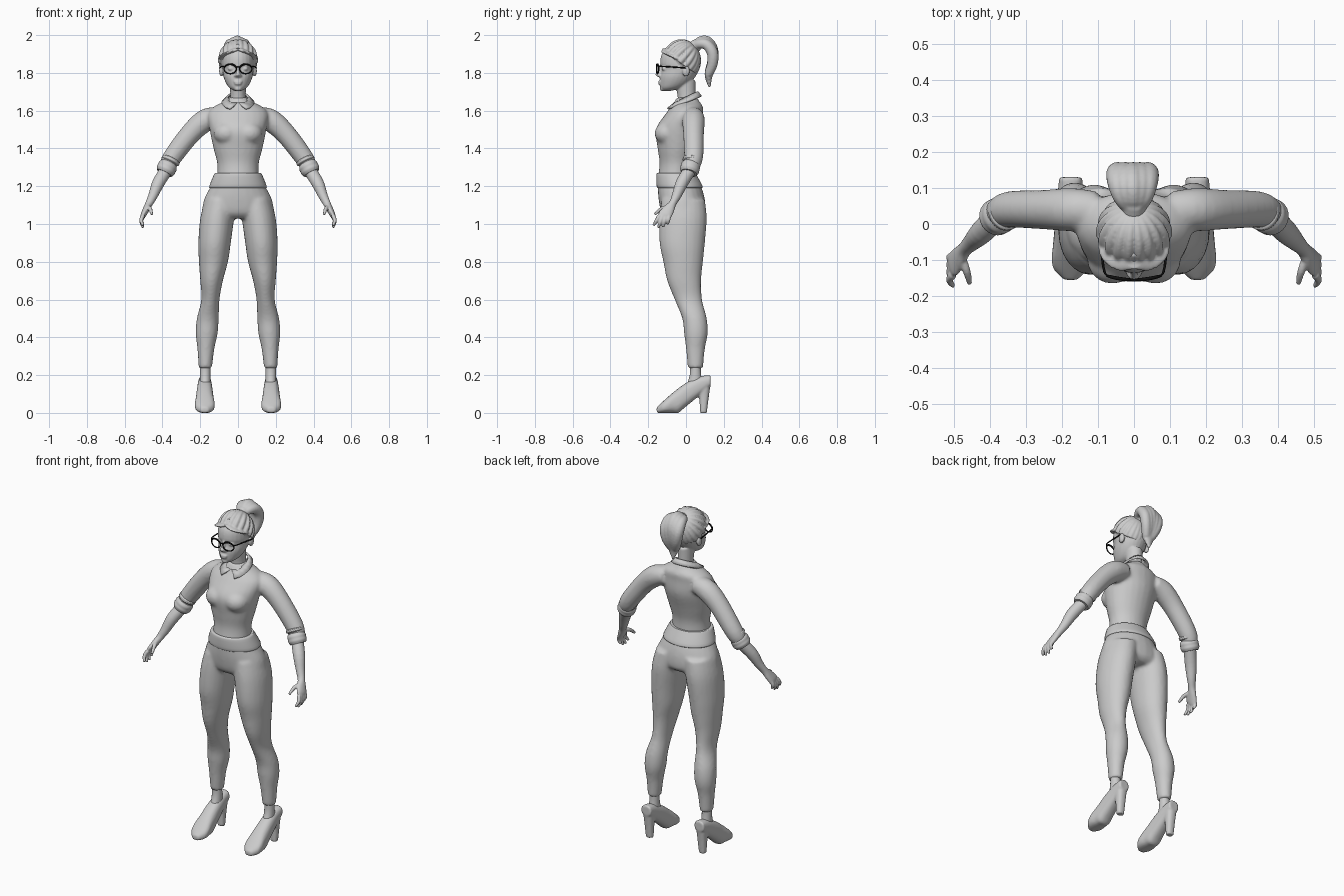
import bpy, bmesh, math
from math import sin, cos, pi
from mathutils import Vector, Matrix

if "Cube" in bpy.data.objects:
    bpy.data.objects.remove(bpy.data.objects["Cube"])


def material(name, level):
    mat = bpy.data.materials.new(name)
    mat.use_nodes = True
    colour = (level, level, level, 1)
    mat.diffuse_color = colour
    mat.node_tree.nodes["Principled BSDF"].inputs["Base Color"].default_value = colour
    return mat


GREY = material("light_grey", 0.6)
BLACK = material("black", 0.005)


def refine(rows, closed, steps=4):
    """Smooth the loft rows with a Catmull-Rom spline."""
    count, result = len(rows), []

    def row(i):
        return rows[i % count] if closed else rows[max(0, min(count - 1, i))]

    for i in range(count if closed else count - 1):
        before, start, end, after = [Vector(row(i + k)) for k in (-1, 0, 1, 2)]
        for step in range(steps):
            t = step / steps
            bend = (end - before) * t + (2 * before - 5 * start + 4 * end - after) * t ** 2
            result.append(start + (bend + (3 * start - before - 3 * end + after) * t ** 3) / 2)
    return result if closed else result + [Vector(rows[-1])]


def ring_axes(rows, i, axis, closed):
    """Directions of the two radii of one ring."""
    if axis == "z":
        return Vector((1, 0, 0)), Vector((0, 1, 0))
    if axis == "y":
        return Vector((1, 0, 0)), Vector((0, 0, 1))
    count = len(rows)
    previous = rows[(i - 1) % count if closed else max(i - 1, 0)]
    following = rows[(i + 1) % count if closed else min(i + 1, count - 1)]
    tangent = (Vector(following[:3]) - Vector(previous[:3])).normalized()
    side = tangent.cross(Vector((1, 0, 0)) if axis == "x" else Vector((0, 1, 0))).normalized()
    return side, tangent.cross(side)


def loft(bm, rows, axis=None, mirror=False, closed=False, sides=24, power=1):
    """Join rings given as x, y, z, radius and an optional second radius."""
    rows = refine([r if len(r) == 5 else (*r, r[-1]) for r in rows], closed)
    for flip in ((1, -1) if mirror else (1,)):
        rings = []
        for i, (x, y, z, wide, deep) in enumerate(rows):
            across, along = ring_axes(rows, i, axis, closed)
            ring = []
            for k in range(sides):
                angle = math.tau * k / sides
                c, s = [math.copysign(abs(e) ** power, e) for e in (cos(angle), sin(angle))]
                point = Vector((x, y, z)) + across * wide * c + along * deep * s
                ring.append(bm.verts.new((point.x * flip, point.y, point.z)))
            rings.append(ring)
        following = rings[1:] + rings[:1] if closed else rings[1:]
        for lower, upper in zip(rings, following):
            for k in range(sides):
                j = (k + 1) % sides
                bm.faces.new((lower[k], lower[j], upper[j], upper[k]))
        if not closed:
            bm.faces.new(rings[0])
            bm.faces.new(rings[-1])


def body(bm, rows, x=0, **options):
    """Level sections given as height, half width, front, back and an optional x."""
    sections = []
    for z, wide, front, back, *shift in rows:
        centre = shift[0] if shift else x
        sections.append((centre, (front + back) / 2, z, wide, (back - front) / 2))
    loft(bm, sections, axis="z", **options)


def ball(bm, centre, size, mirror=False):
    x, y, z = centre
    for flip in ((1, -1) if mirror else (1,)):
        place = Matrix.Translation((x * flip, y, z)) @ Matrix.Diagonal((*size, 1))
        bmesh.ops.create_uvsphere(bm, u_segments=24, v_segments=16, radius=1, matrix=place)


def finish(name, bm, mat=GREY, voxel=None, relax=3):
    """Make the object; a voxel size melts overlapping shapes into one skin."""
    bmesh.ops.recalc_face_normals(bm, faces=bm.faces)
    for face in bm.faces:
        face.smooth = len(face.verts) == 4
    mesh = bpy.data.meshes.new(name)
    bm.to_mesh(mesh)
    bm.free()
    mesh.materials.append(mat)
    part = bpy.data.objects.new(name, mesh)
    bpy.context.collection.objects.link(part)
    if voxel:
        blend = part.modifiers.new("blend", "REMESH")
        blend.mode, blend.voxel_size, blend.use_smooth_shade = "VOXEL", voxel, True
        soften = part.modifiers.new("soften", "SMOOTH")
        soften.factor, soften.iterations = 0.5, relax
    return part


# Shirt: trunk, bust and sleeves
bm = bmesh.new()
body(bm, [(1.24, .11, -.15, .04), (1.32, .11, -.14, .04), (1.4, .13, -.15, .06), (1.5, .15, -.16, .09),
          (1.58, .16, -.11, .09), (1.62, .13, -.08, .09), (1.65, .07, -.06, .07), (1.67, .05, -.05, .06)])
ball(bm, (.06, -.1, 1.48), (.07, .066, .06), mirror=True)
sleeve = [(.1, .04, 1.57, .05), (.17, .04, 1.55, .06), (.25, .04, 1.48, .055), (.35, .04, 1.35, .05), (.38, .02, 1.29, .04)]
loft(bm, sleeve, mirror=True)
finish("shirt", bm, voxel=.009, relax=6)

# Rolled cuffs and the soft fold above each
bm = bmesh.new()
for start, end, radius in ((.3, .55, .05), (.6, 1.25, .051)):
    elbow, wrist = Vector((.34, .04, 1.37)), Vector((.38, .02, 1.29))
    steps = [start + (end - start) * k / 4 for k in range(5)]
    loft(bm, [(*elbow.lerp(wrist, t), radius * (.85 if t in (start, end) else 1)) for t in steps], mirror=True)
finish("rolled_cuffs", bm)

# Pointed collar, open at the front
bm = bmesh.new()
for flip in (1, -1):
    edge = []
    for k in range(9):
        a = pi * k / 8
        b = pi / 6 + a * 5 / 6
        top = bm.verts.new((flip * .052 * sin(a), -.06 * cos(a), 1.67 - .03 * cos(a)))
        hem = bm.verts.new((flip * .085 * sin(b), -.015 - .095 * cos(b), 1.64 - .035 * cos(b)))
        edge.append((top, hem))
    for (top, hem), (next_top, next_hem) in zip(edge, edge[1:]):
        bm.faces.new((top, next_top, next_hem, hem))
bmesh.ops.remove_doubles(bm, verts=[v for v in bm.verts if v.co.y > 0], dist=.001)
thickness = finish("collar", bm).modifiers.new("thickness", "SOLIDIFY")
thickness.thickness, thickness.offset = .01, 0

# Trousers: hips and legs
bm = bmesh.new()
body(bm, [(1.26, .12, -.15, .05), (1.2, .145, -.15, .08), (1.13, .18, -.145, .1), (1.06, .19, -.13, .1), (1.03, .17, -.1, .07)])
body(bm, [(1.13, .085, -.13, .1, .09), (1.03, .09, -.14, .11, .11), (.9, .086, -.14, .1, .124), (.8, .077, -.12, .09, .13),
          (.7, .06, -.1, .08, .14), (.6, .048, -.06, .085, .146), (.5, .058, -.02, .11, .16), (.42, .058, -.01, .115, .166),
          (.34, .045, 0, .1, .17), (.235, .035, .01, .09, .173)], mirror=True)
finish("trousers", bm, voxel=.009, relax=6)

bm = bmesh.new()
body(bm, [(1.27, .12, -.15, .05), (1.26, .128, -.157, .056), (1.2, .152, -.155, .088), (1.19, .145, -.145, .08)], sides=48)
finish("waistband", bm)

# Ankles
bm = bmesh.new()
body(bm, [(.3, .028, .02, .08), (.2, .028, .02, .08), (.12, .03, -.01, .1)], x=.174, mirror=True)
finish("ankles", bm)

# Heeled shoes: the sole rises to the heel, the upper rises from the toe
bm = bmesh.new()
foot = .176
upper = []
for k in range(11):
    t = k / 10
    sole = .14 * max(0, t - .4) / .6
    top = .03 + .17 * sin(t * pi / 2)
    wide = .058 * math.sqrt(min(1, 6 * t + .1)) * (1 - .45 * t)
    upper.append((foot, -.155 + .285 * t, (sole + top) / 2, wide, (top - sole) / 2))
loft(bm, upper, axis="y", mirror=True, power=.8)
body(bm, [(.15, .032, .06, .13), (.08, .026, .07, .12), (0, .021, .075, .11)], x=foot, mirror=True, power=.8)
finish("heeled_shoes", bm, voxel=.006, relax=2)

# Forearms, palms and fingers
bm = bmesh.new()
loft(bm, [(.37, .03, 1.3, .034), (.42, -.02, 1.22, .033), (.45, -.05, 1.15, .025), (.47, -.07, 1.11, .02),
          (.485, -.09, 1.08, .018, .03), (.5, -.11, 1.05, .015, .036), (.505, -.12, 1.035, .01, .03)], mirror=True)
for k in range(4):
    reach = sin(pi * (k + .7) / 4)
    knuckle = Vector((.503, -.14 + .017 * k, 1.045))
    tip = Vector((.502, -.172 + .025 * k, 1.005 - .025 * reach))
    bend = knuckle.lerp(tip, .5) + Vector((.01, 0, 0))
    loft(bm, [(*knuckle, .012), (*bend, .01), (*tip, .007)], axis="x", mirror=True, sides=12)
loft(bm, [(.48, -.09, 1.09, .012), (.465, -.13, 1.08, .011), (.456, -.166, 1.05, .007)], axis="x", mirror=True, sides=12)
finish("arms_and_hands", bm, voxel=.004)

# Head: neck, skull, nose, lips, chin, eyes and ears
bm = bmesh.new()
body(bm, [(1.62, .045, -.04, .055), (1.68, .041, -.045, .05), (1.76, .045, -.06, .05)])
body(bm, [(1.705, .02, -.12, -.08), (1.72, .045, -.135, -.02), (1.745, .063, -.138, .02), (1.78, .077, -.138, .05),
          (1.82, .083, -.129, .07), (1.85, .085, -.137, .07), (1.9, .08, -.128, .065), (1.95, .05, -.09, .03)])
loft(bm, [(0, -.13, 1.84, .008), (0, -.14, 1.81, .01), (0, -.149, 1.79, .013), (0, -.138, 1.778, .01)], axis="z")
ball(bm, (.012, -.139, 1.786), (.009, .01, .008), mirror=True)
for height, wide in ((1.753, .024), (1.742, .02)):
    ball(bm, (0, -.137, height), (wide, .011, .006))
ball(bm, (0, -.122, 1.716), (.02, .017, .013))
ball(bm, (.036, -.114, 1.822), (.018, .015, .011), mirror=True)
ball(bm, (.088, 0, 1.81), (.012, .02, .03), mirror=True)
finish("head", bm, voxel=.005)

# Hair: a cap with locks swept from the hairline up to the tie
bm = bmesh.new()
centre, size = Vector((0, -.02, 1.87)), Vector((.091, .088, .098))
ball(bm, centre, size)
tie = Vector((0, .7, .7)).normalized()
locks = 20
for i in range(locks):
    angle = math.tau * (i + .5) / locks
    front = cos(angle)
    start = Vector((sin(angle), -front, .7 * front - .25)).normalized()
    path = [(*(centre + start.slerp(tie, k / 6) * size), .017 - .0015 * k) for k in range(6)]
    loft(bm, path, axis="x" if abs(sin(angle)) < .5 else None, sides=12)
fringe = [(.09, -.045, 1.875, .014), (.074, -.085, 1.895, .02), (.04, -.104, 1.91, .026), (0, -.103, 1.93, .022)]
loft(bm, fringe, axis="z", mirror=True)
finish("hair", bm, voxel=.005)

# Ponytail: locks fan out over the tie and gather at the tip
bm = bmesh.new()
tail = [(.04, 1.935, .018), (.07, 1.965, .025), (.11, 1.968, .028), (.14, 1.925, .03), (.14, 1.86, .028), (.12, 1.79, .022)]
for i in range(-2, 3):
    spread, drop = .022 * i - .004, .01 * abs(i)
    path = [(spread * sin(pi * (k + .3) / 6), y, z - drop * sin(pi * k / 5), r) for k, (y, z, r) in enumerate(tail)]
    loft(bm, path + [(spread / 2, .125, 1.725 + 2 * drop, .006)], axis="x", sides=14)
loft(bm, [(0, .02, 1.92, .036), (0, .06, 1.95, .032)], axis="x")
finish("ponytail", bm, voxel=.005, relax=2)

# Glasses: rims, bridge and temples
bm = bmesh.new()
rim = []
for k in range(12):
    c, s = cos(k * pi / 6), sin(k * pi / 6)
    x = .041 + .033 * c
    rim.append((x, 2 * x * x - .155, 1.821 + .025 * s, .0035 + .0015 * max(s, 0)))
loft(bm, rim, mirror=True, closed=True, sides=8)
thin = .0035
loft(bm, [(-.01, -.154, 1.83, thin), (0, -.156, 1.832, thin), (.01, -.154, 1.83, thin)], sides=8)
loft(bm, [(.073, -.146, 1.834, thin), (.085, -.12, 1.834, thin), (.098, 0, 1.826, thin)], axis="y", mirror=True, sides=8)
finish("glasses", bm, BLACK)
